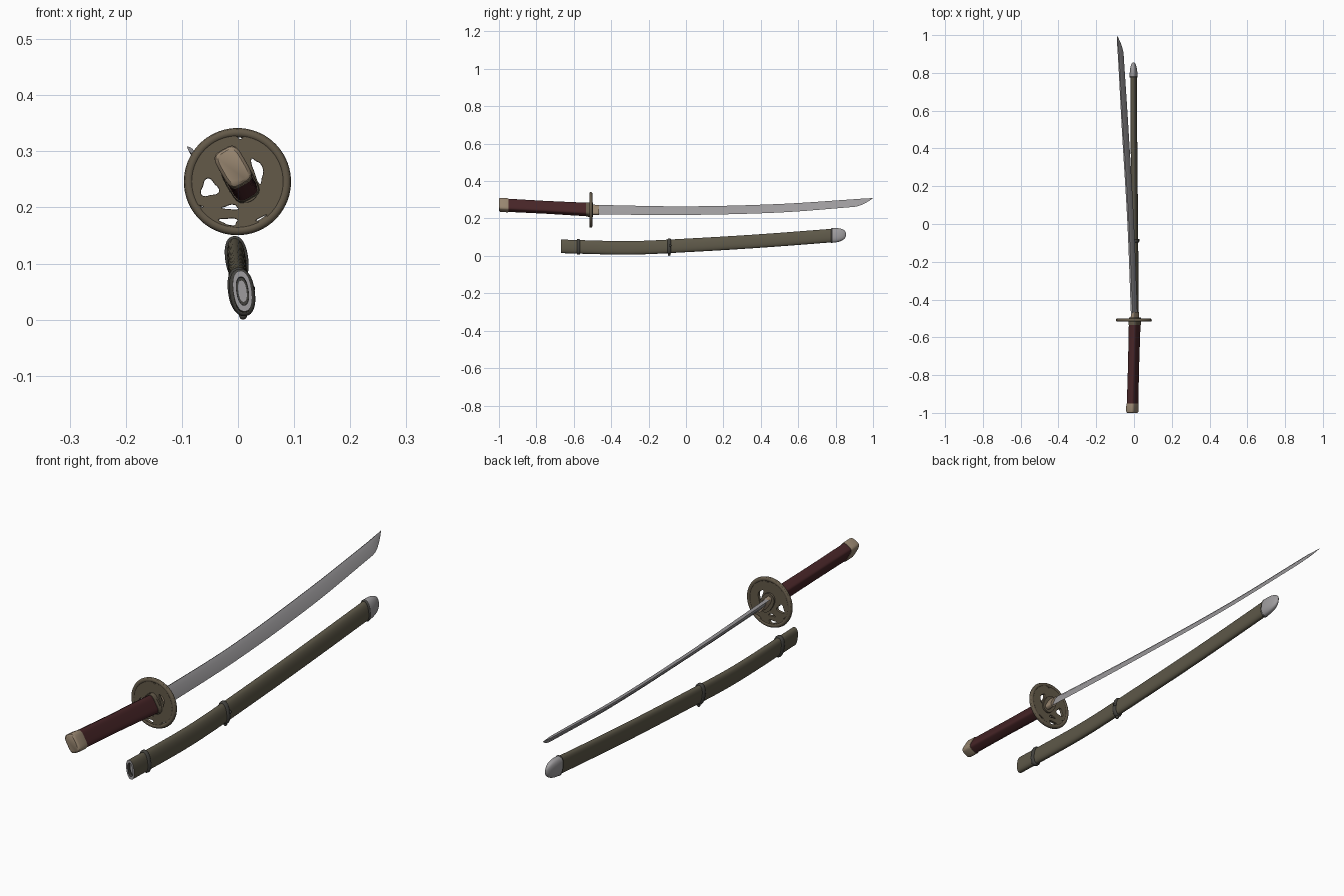
import bpy, bmesh, math
from math import sin, cos, pi, radians, copysign

if "Cube" in bpy.data.objects:
    bpy.data.objects.remove(bpy.data.objects["Cube"])


def material(name, r, g, b):
    m = bpy.data.materials.new(name)
    m.diffuse_color = (r, g, b, 1)
    m.use_nodes = True
    m.node_tree.nodes["Principled BSDF"].inputs["Base Color"].default_value = m.diffuse_color
    return m


STEEL = material("steel grey", 0.34, 0.33, 0.34)
TAN = material("tan brass", 0.31, 0.235, 0.16)
MAROON = material("maroon wrap", 0.062, 0.018, 0.02)
BRONZE = material("bronze olive", 0.125, 0.1, 0.066)
OLIVE = material("olive lacquer", 0.11, 0.097, 0.065)
DARK = material("dark iron", 0.055, 0.053, 0.047)


def superellipse(n, power):
    """Unit outline, squarer as power grows."""
    e = 2 / power
    return [(copysign(abs(cos(t)) ** e, cos(t)), copysign(abs(sin(t)) ** e, sin(t)))
            for t in (2 * pi * i / n for i in range(n))]


def curve_at(keys, y):
    """Smooth interpolation of rows (y, a, b, ...)."""
    n = len(keys)

    def slope(i, c):
        p, q = keys[max(i - 1, 0)], keys[min(i + 1, n - 1)]
        return (q[c] - p[c]) / (q[0] - p[0])
    i = max([k for k in range(n - 1) if keys[k][0] <= y] or [0])
    h = keys[i + 1][0] - keys[i][0]
    t = (y - keys[i][0]) / h
    return [(2*t**3 - 3*t*t + 1) * keys[i][c] + (t**3 - 2*t*t + t) * h * slope(i, c)
            + (3*t*t - 2*t**3) * keys[i+1][c] + (t**3 - t*t) * h * slope(i+1, c)
            for c in range(1, len(keys[0]))]


def smooth(ob, angle=35):
    bpy.ops.object.select_all(action='DESELECT')
    ob.select_set(True)
    bpy.context.view_layer.objects.active = ob
    bpy.ops.object.shade_smooth_by_angle(angle=radians(angle))


def loft(name, stations, profile, mats, angle=35):
    """Skin of outlines; station = (y, x, z, half width, half height, tilt, material)."""
    bm = bmesh.new()
    rings = []
    for y, cx, cz, hw, hh, tilt, _ in stations:
        c, s = cos(radians(tilt)), sin(radians(tilt))
        rings.append([bm.verts.new((cx + a*hw*c - b*hh*s, y, cz + a*hw*s + b*hh*c))
                      for a, b in profile])
    n = len(profile)
    for r0, r1, st in zip(rings, rings[1:], stations):
        for j in range(n):
            k = (j + 1) % n
            bm.faces.new((r0[j], r0[k], r1[k], r1[j])).material_index = st[6]
    bm.faces.new(rings[0]).material_index = stations[0][6]
    bm.faces.new(rings[-1]).material_index = stations[-1][6]
    bmesh.ops.recalc_face_normals(bm, faces=bm.faces)
    me = bpy.data.meshes.new(name)
    bm.to_mesh(me)
    bm.free()
    for m in mats:
        me.materials.append(m)
    ob = bpy.data.objects.new(name, me)
    bpy.context.collection.objects.link(ob)
    smooth(ob, angle)
    return ob


# --- Blade: spine and edge lines, the edge sweeping up to the point
SPINE = [(-0.5, -0.011, 0.270), (0, -0.031, 0.262), (0.5, -0.061, 0.275),
         (0.9, -0.083, 0.301), (1.0, -0.091, 0.309)]
EDGE = [(-0.5, 0.019, 0.222), (0, 0.000, 0.219), (0.5, -0.029, 0.232), (0.9, -0.055, 0.262)]
BLADE_PROFILE = [(0, -1), (1, 0.3), (0.7, 1), (-0.7, 1), (-1, 0.3)]
blade = []
for i in range(37):
    y = -0.5 + 1.4 * i / 28 if i <= 28 else 0.9 + 0.1 * sin((i - 28) / 8 * pi / 2)
    sx, sz = curve_at(SPINE, y)
    if y <= 0.9:
        ex, ez = curve_at(EDGE, y)
    else:                                   # curved point
        t = (y - 0.9) / 0.1
        f = 1 - 0.99 * t ** 1.7
        ex, ez = sx + 0.028 * f, sz - 0.039 * f
    hh = math.hypot(sx - ex, sz - ez) / 2
    thick = 0.008 - 0.003 * (y + 0.5) / 1.5
    blade.append((y, (sx + ex) / 2, (sz + ez) / 2, thick * min(1, hh / 0.02), hh,
                  math.degrees(math.atan2(ex - sx, sz - ez)), 0))
loft("blade", blade, BLADE_PROFILE, [STEEL], 20)

# --- Grip, pommel cap and collars, all rolled about the long axis
ROUND_BOX = superellipse(40, 4)
OVAL = superellipse(48, 2.3)
TILT = 30


def grip_axis(y):
    t = (-0.51 - y) / 0.49
    return 0.004 - 0.013 * t, 0.247 + 0.026 * t


def on_grip(name, rows, profile, mat, tilt=TILT):
    loft(name, [(y, *grip_axis(y), w, h, tilt, 0) for y, w, h in rows], profile, [mat])


on_grip("grip", [(-0.96, .022, .034), (-0.75, .0215, .033), (-0.52, .0225, .035)],
        ROUND_BOX, MAROON)
on_grip("pommel_cap", [(-1.0, .019, .030), (-0.997, .0225, .034), (-0.99, .0245, .036),
                       (-0.955, .0245, .036), (-0.95, .0235, .035)], ROUND_BOX, TAN)
on_grip("grip_collar", [(-0.535, .024, .036), (-0.516, .025, .038)], ROUND_BOX, BRONZE)
on_grip("guard_washer", [(-0.522, .026, .041), (-0.496, .026, .041)], OVAL, BRONZE)
on_grip("blade_collar", [(-0.5, .013, .031), (-0.465, .0115, .029)], superellipse(32, 3), TAN, 33)

# --- Pierced round guard: filled curve with irregular openings
cu = bpy.data.curves.new("guard_outline", 'CURVE')
cu.dimensions, cu.fill_mode = '2D', 'BOTH'
cu.extrude, cu.bevel_depth, cu.bevel_resolution = 0.004, 0.002, 1


def outline(cx, cy, rx, ry, wobble=0.0, phase=0.0, n=28, turn=0.0):
    s = cu.splines.new('POLY')
    s.points.add(n - 1)
    s.use_cyclic_u = True
    for i, p in enumerate(s.points):
        t = 2 * pi * i / n
        r = 1 + wobble * sin(3 * t + phase)
        a, b = rx * r * cos(t), ry * r * sin(t)
        p.co = (cx + a*cos(turn) - b*sin(turn), cy + a*sin(turn) + b*cos(turn), 0, 1)


outline(0, 0, 0.092, 0.092, n=72)
for i, (hx, hy, rx, ry, turn) in enumerate([
        (.005, .080, .008, .005, 0), (.036, .020, .010, .024, .3), (-.050, -.012, .017, .017, 0),
        (-.012, -.046, .016, .006, 0), (-.015, -.071, .018, .008, -.1),
        (.043, -.066, .012, .005, .5), (-.066, -.045, .006, .004, 0)]):
    outline(hx, hy, rx, ry, 0.18, i * 1.3, turn=turn)
tmp = bpy.data.objects.new("guard_curve", cu)
bpy.context.collection.objects.link(tmp)
dg = bpy.context.evaluated_depsgraph_get()
me = bpy.data.meshes.new_from_object(tmp.evaluated_get(dg))
bpy.data.objects.remove(tmp)
me.materials.clear()
me.materials.append(BRONZE)
guard = bpy.data.objects.new("guard", me)
bpy.context.collection.objects.link(guard)
guard.location, guard.rotation_euler = (-0.001, -0.509, 0.246), (pi / 2, 0, 0)
smooth(guard)

# raised rim of the guard
bpy.ops.mesh.primitive_torus_add(major_segments=72, minor_segments=10, major_radius=0.087,
                                 minor_radius=0.0085, location=guard.location,
                                 rotation=(pi / 2, 0, 0))
rim = bpy.context.object
rim.name = "guard_rim"
rim.data.materials.append(BRONZE)
smooth(rim, 60)

# --- Scabbard: curved body with a lipped mouth
AXIS = [(-0.67, .008, .051), (-0.3, .006, .043), (0, .004, .056), (0.4, 0, .080), (0.9, -.003, .118)]
ROLL = 8


def sheath(y, w, h, mat=0):
    return (y, *curve_at(AXIS, y), w, h, ROLL, mat)


W, H = .0165, .0365
body = [sheath(-0.655, W * .42, H * .5, 1), sheath(-0.655, W * .44, H * .52, 2),
        sheath(-0.655, W * .6, H * .68, 2), sheath(-0.668, W * .62, H * .7, 1),
        sheath(-0.668, W, H, 0)]
body += [sheath(-0.668 + 1.458 * i / 24, W, H) for i in range(1, 25)]
loft("scabbard", body, OVAL, [OLIVE, STEEL, DARK])

# rounded metal tip of the scabbard
tip = [sheath(0.782, W, H), sheath(0.783, .0195, .039)]
tip += [sheath(0.79 + 0.066 * sin(a), max(.0195 * cos(a), .002), max(.039 * cos(a) ** .8, .004))
        for a in (pi / 2 * i / 10 for i in range(11))]
loft("scabbard_tip", tip, OVAL, [STEEL], 50)


# bands round the scabbard
def band(name, y, half, grow, mat):
    rows = [sheath(y + half * -cos(a), W + grow * sin(a), H + grow * sin(a))
            for a in (pi * i / 8 for i in range(9))]
    loft(name, rows, OVAL, [mat], 60)


band("mouth_band", -0.575, .009, .006, DARK)
band("middle_band", -0.09, .009, .006, DARK)
band("tip_band", 0.78, .005, .004, DARK)

# small lugs on the middle band
for name, loc in (("side_lug", (.0235, -0.085, .055)), ("lower_lug", (.009, -0.09, .007))):
    bpy.ops.mesh.primitive_uv_sphere_add(segments=16, ring_count=8, radius=0.007, location=loc)
    lug = bpy.context.object
    lug.name = name
    lug.data.materials.append(DARK)
    smooth(lug, 60)
